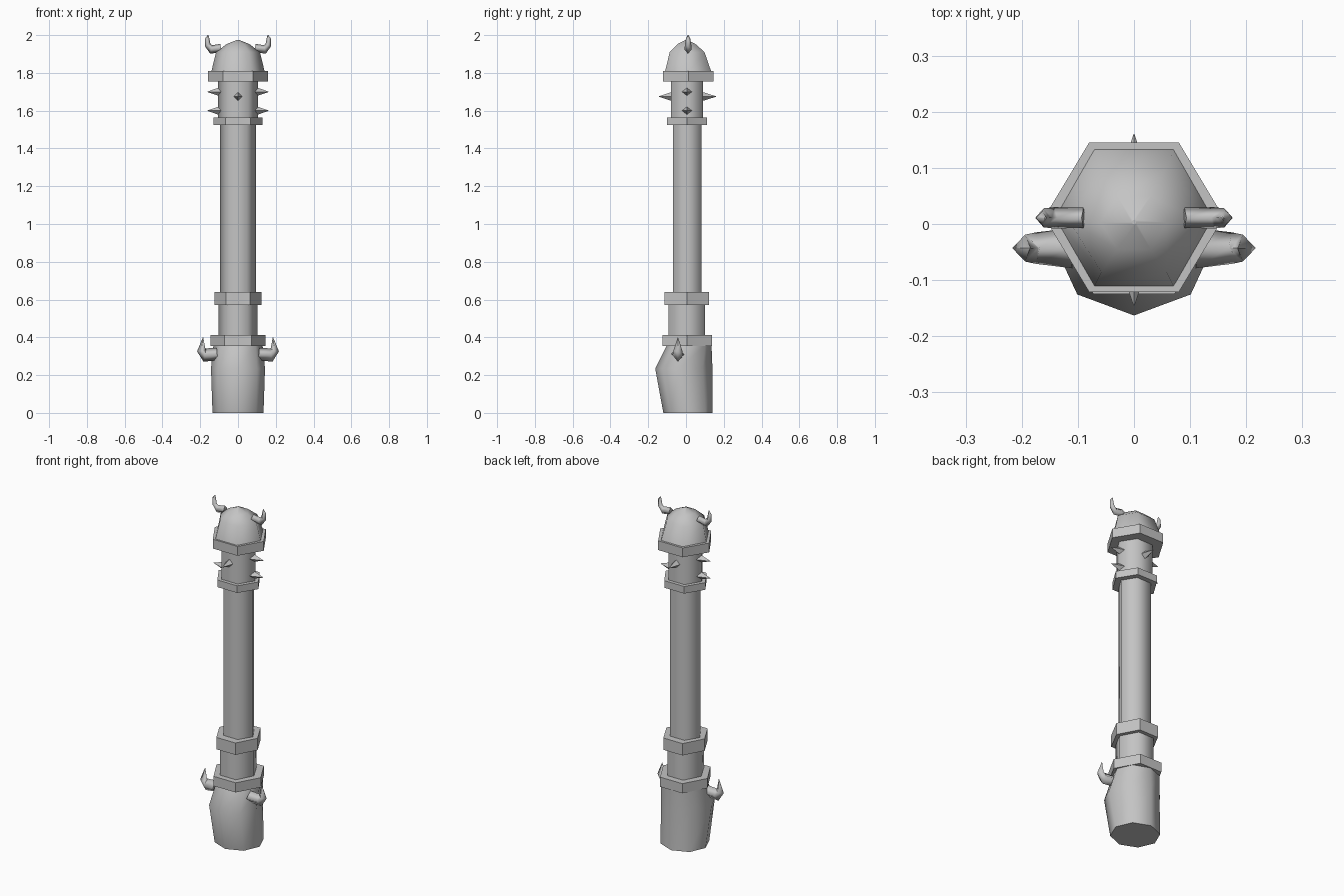
import bpy
from math import sin, cos, pi
from mathutils import Vector

cube = bpy.data.objects.get("Cube")
if cube:
    bpy.data.objects.remove(cube, do_unlink=True)

GRAY = (0.55, 0.55, 0.55, 1)
mat = bpy.data.materials.new("plain gray")
mat.use_nodes = True
mat.diffuse_color = GRAY
bsdf = mat.node_tree.nodes["Principled BSDF"]
bsdf.inputs["Base Color"].default_value = GRAY


def loft(name, rings, smooth=True):
    """Skin a stack of equal rings, closing both ends with flat caps."""
    n = len(rings[0])
    verts = [v for ring in rings for v in ring]
    faces = [(k * n + i, k * n + (i + 1) % n, (k + 1) * n + (i + 1) % n, (k + 1) * n + i)
             for k in range(len(rings) - 1) for i in range(n)]
    faces.append(tuple(reversed(range(n))))
    faces.append(tuple(range(len(verts) - n, len(verts))))
    mesh = bpy.data.meshes.new(name)
    mesh.from_pydata(verts, [], faces)
    for poly in mesh.polygons:
        poly.use_smooth = smooth and len(poly.vertices) == 4 and poly.index < len(faces) - 2
    mesh.materials.append(mat)
    obj = bpy.data.objects.new(name, mesh)
    bpy.context.collection.objects.link(obj)
    return obj


def hexagon(z, rx, back, front):
    """Hexagon with points at the sides and flats at front and back."""
    cy, ry = (back + front) / 2, (back - front) / 2 / sin(pi / 3)
    return [(rx * cos(i * pi / 3), cy + ry * sin(i * pi / 3), z) for i in range(6)]


def octagon(z, rx, cy, back, front):
    """Octagon whose front and back halves have their own depth."""
    ring = []
    for i in range(8):
        s = sin(i * pi / 4)
        depth = back - cy if s > 0 else cy - front
        ring.append((rx * cos(i * pi / 4), cy + depth * s, z))
    return ring


def horn(name, side, y, path):
    """Sweep a diamond section along a path of (x, z, radius, width)."""
    pts = [Vector((p[0], 0, p[1])) for p in path]
    rings = []
    for i, (x, z, r, w) in enumerate(path):
        t = (pts[min(i + 1, len(pts) - 1)] - pts[max(i - 1, 0)]).normalized()
        up = Vector((-t.z, 0, t.x)) * r
        ring = [(x + up.x, y, z + up.z), (x, y + w, z),
                (x - up.x, y, z - up.z), (x, y - w, z)]
        ring = [(side * a, b, c) for a, b, c in ring]
        rings.append(ring if side < 0 else ring[::-1])
    # Wind the sections so that faces point outward on both sides
    rings = [ring[::-1] for ring in rings]
    return loft(name, rings)


def spike(name, base, direction, length, radius=0.026):
    """Four-sided stud pointing along a horizontal direction."""
    d, up = Vector(direction), Vector((0, 0, 1))
    across = up.cross(d)
    rings = []
    for t, r in ((0, radius), (1, 0.001)):
        c = Vector(base) + d * length * t
        rings.append([c + r * (across * cos(i * pi / 2) + up * sin(i * pi / 2))
                      for i in range(4)])
    return loft(name, rings, smooth=False)


# Pommel with a bulging front
loft("pommel", [octagon(0, 0.135, 0.01, 0.14, -0.12),
                octagon(0.235, 0.143, -0.035, 0.14, -0.163),
                octagon(0.36, 0.13, 0.018, 0.135, -0.1)])

# Straight hexagonal sections
for name, z0, z1, rx, back, front in (
        ("grip", 0.4, 0.58, 0.102, 0.1, -0.093),
        ("shaft", 0.63, 1.53, 0.094, 0.082, -0.07),
        ("studded_neck", 1.56, 1.76, 0.106, 0.09, -0.08)):
    loft(name, [hexagon(z0, rx, back, front), hexagon(z1, rx, back, front)])

# Flat-sided collars
for name, z0, z1, rx, back, front in (
        ("pommel_collar", 0.355, 0.412, 0.145, 0.138, -0.125),
        ("grip_collar", 0.57, 0.64, 0.125, 0.122, -0.113),
        ("neck_collar", 1.523, 1.565, 0.13, 0.11, -0.1),
        ("cap_collar", 1.755, 1.81, 0.16, 0.145, -0.121)):
    loft(name, [hexagon(z0, rx, back, front), hexagon(z1, rx, back, front)], smooth=False)

# Domed cap
loft("domed_cap", [hexagon(1.8, 0.143, 0.136, -0.113),
                   hexagon(1.91, 0.116, 0.098, -0.086),
                   hexagon(1.953, 0.06, 0.05, -0.045),
                   hexagon(1.975, 0.004, 0.007, 0)])

# Horns on the cap and on the pommel
for label, side in (("left", 1), ("right", -1)):
    horn(label + "_cap_horn", side, 0.011,
         [(0.09, 1.932, 0.022, 0.018), (0.142, 1.924, 0.023, 0.019),
          (0.161, 1.948, 0.016, 0.017), (0.163, 1.98, 0.012, 0.012),
          (0.158, 2.0, 0.002, 0.002)])
    horn(label + "_pommel_horn", side, -0.043,
         [(0.11, 0.312, 0.033, 0.036), (0.175, 0.306, 0.036, 0.028),
          (0.194, 0.328, 0.023, 0.024), (0.185, 0.4, 0.001, 0.001)])
    # Side studs
    for row, z in (("upper", 1.7), ("lower", 1.6)):
        spike(label + "_" + row + "_stud", (side * 0.09, 0.005, z), (side, 0, 0), 0.072)

# Front and back studs
spike("front_stud", (0, -0.07, 1.675), (0, -1, 0), 0.075)
spike("back_stud", (0, 0.08, 1.675), (0, 1, 0), 0.08)
